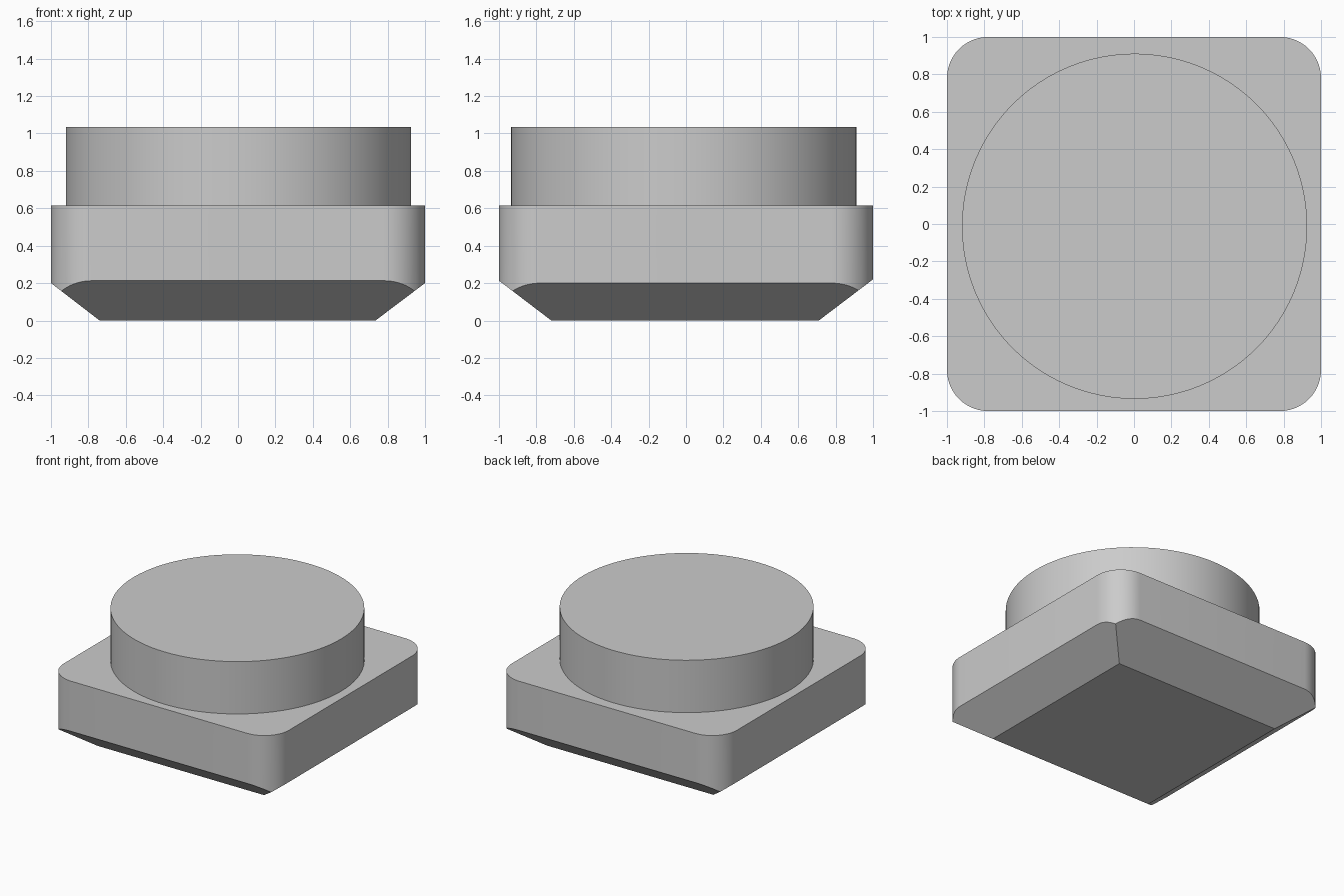
import bpy
import bmesh
import math
from mathutils import Vector

default_cube = bpy.data.objects.get("Cube")
if default_cube:
    bpy.data.objects.remove(default_cube, do_unlink=True)

BODY_TOP = 0.615
CAP_TOP = 1.035

# Single plain grey
grey = bpy.data.materials.new("plain_grey")
grey.use_nodes = True
colour = (0.6, 0.6, 0.6, 1)
grey.diffuse_color = colour
grey.node_tree.nodes["Principled BSDF"].inputs["Base Color"].default_value = colour


def add_part(name, bm):
    bmesh.ops.recalc_face_normals(bm, faces=bm.faces)
    mesh = bpy.data.meshes.new(name)
    bm.to_mesh(mesh)
    bm.free()
    mesh.materials.append(grey)
    obj = bpy.data.objects.new(name, mesh)
    bpy.context.collection.objects.link(obj)
    bpy.ops.object.select_all(action="DESELECT")
    obj.select_set(True)
    bpy.context.view_layer.objects.active = obj
    bpy.ops.object.shade_smooth_by_angle(angle=math.radians(30))
    return obj


# Square base with rounded upright corners
bm = bmesh.new()
bmesh.ops.create_cube(bm, size=1)
for v in bm.verts:
    v.co = (v.co.x * 2, v.co.y * 2, (v.co.z + 0.5) * BODY_TOP)
upright = [e for e in bm.edges if abs(e.verts[0].co.z - e.verts[1].co.z) > 0.1]
bmesh.ops.bevel(bm, geom=upright, offset=0.22, segments=14, profile=0.5,
                affect="EDGES")

# Flat slopes cut under each side: direction, bottom edge, height at the wall
slopes = [((1, 0), 0.735, 0.20), ((-1, 0), 0.74, 0.20),
          ((0, 1), 0.71, 0.22), ((0, -1), 0.72, 0.213)]
for (dx, dy), inset, rise in slopes:
    normal = Vector((dx * rise, dy * rise, inset - 1)).normalized()
    cut = bmesh.ops.bisect_plane(
        bm, geom=bm.verts[:] + bm.edges[:] + bm.faces[:],
        plane_co=(dx * inset, dy * inset, 0), plane_no=normal, clear_outer=True)
    rim = [e for e in cut["geom_cut"] if isinstance(e, bmesh.types.BMEdge)]
    bmesh.ops.holes_fill(bm, edges=rim, sides=0)
add_part("base", bm)

# Round cap, set slightly off centre
bm = bmesh.new()
bmesh.ops.create_cone(bm, cap_ends=True, segments=96, radius1=0.923,
                      radius2=0.923, depth=CAP_TOP - BODY_TOP)
bmesh.ops.translate(bm, verts=bm.verts,
                    vec=(0.003, -0.012, (CAP_TOP + BODY_TOP) / 2))
add_part("round_cap", bm)
